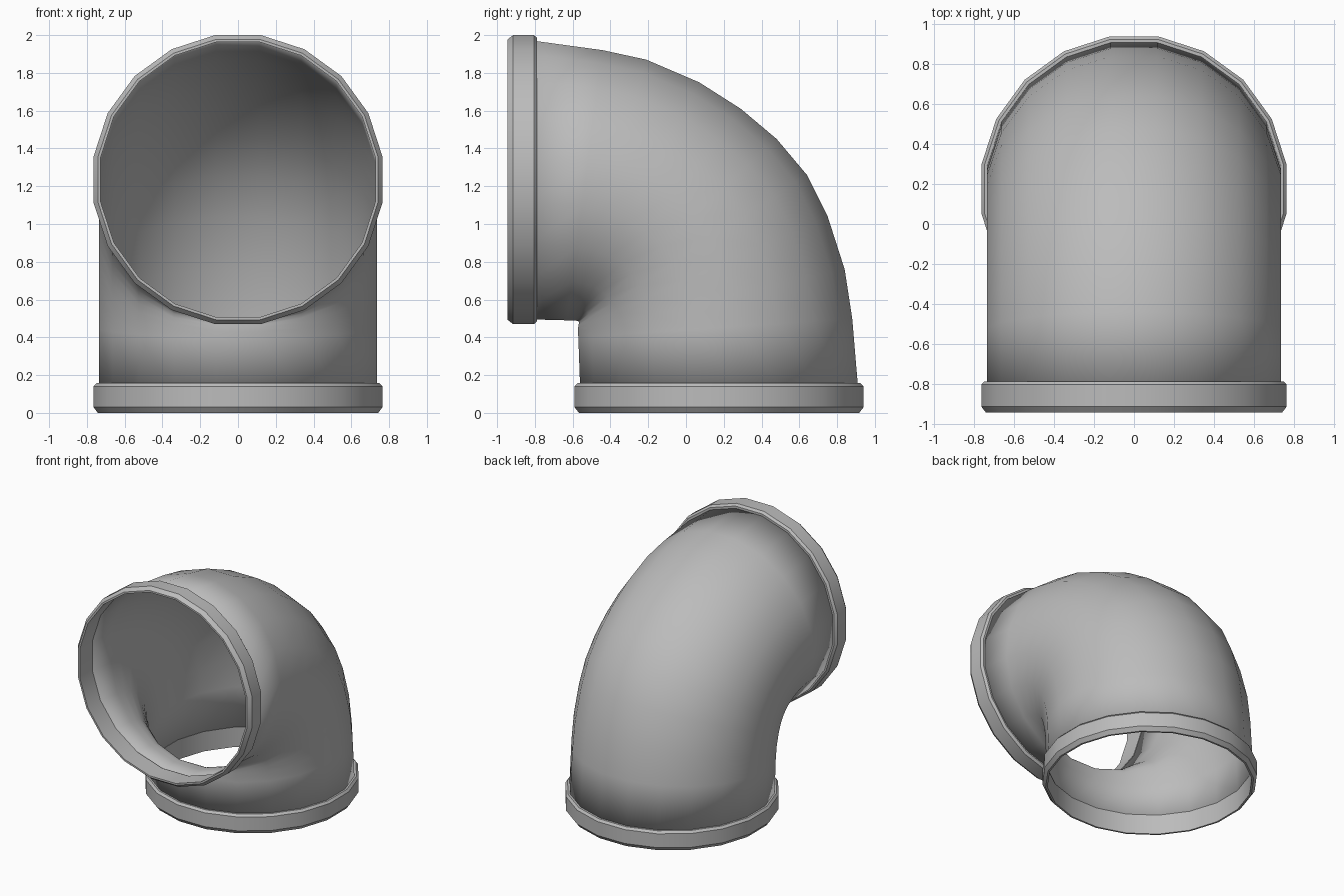
import bpy, bmesh, math
from mathutils import Vector

cube = bpy.data.objects.get("Cube")
if cube:
    bpy.data.objects.remove(cube, do_unlink=True)

SIDES = 20
STEP = 2 * math.pi / SIDES
FLAT = 1 / math.cos(STEP / 2)  # vertex radius for a given flat-side radius

grey = bpy.data.materials.new("pipe grey")
grey.use_nodes = True
colour = (0.5, 0.5, 0.5, 1)
grey.diffuse_color = colour
grey.node_tree.nodes["Principled BSDF"].inputs["Base Color"].default_value = colour


def loft(name, sections, closed=False, angle=30):
    """Skin a row of elliptical sections: (centre, in-plane axis, x radius)."""
    bm = bmesh.new()
    rows = []
    for centre, axis, rx in sections:
        row = []
        for i in range(SIDES):
            a = (i + 0.5) * STEP
            p = centre + FLAT * (Vector((rx, 0, 0)) * math.sin(a) + axis * math.cos(a))
            row.append(bm.verts.new(p))
        rows.append(row)
    pairs = list(zip(rows, rows[1:]))
    if closed:
        pairs.append((rows[-1], rows[0]))
    for r, s in pairs:
        for i in range(SIDES):
            j = (i + 1) % SIDES
            bm.faces.new((r[i], r[j], s[j], s[i]))
    bmesh.ops.recalc_face_normals(bm, faces=bm.faces)
    mesh = bpy.data.meshes.new(name)
    bm.to_mesh(mesh)
    bm.free()
    mesh.materials.append(grey)
    obj = bpy.data.objects.new(name, mesh)
    bpy.context.collection.objects.link(obj)
    bpy.ops.object.select_all(action='DESELECT')
    obj.select_set(True)
    bpy.context.view_layer.objects.active = obj
    bpy.ops.object.shade_smooth_by_angle(angle=math.radians(angle))
    return obj


# Curved pipe: inner and outer bend points (y, z) of every section
inner = [(-0.56, 0.12), (-0.57, 0.40), (-0.572, 0.43), (-0.571, 0.45), (-0.569, 0.465),
         (-0.566, 0.478), (-0.57, 0.486), (-0.58, 0.488), (-0.60, 0.489), (-0.63, 0.49),
         (-0.82, 0.495)]
outer = [(0.912, 0.12), (0.88, 0.50), (0.84, 0.76), (0.75, 1.04), (0.64, 1.26),
         (0.48, 1.45), (0.29, 1.61), (0.07, 1.75), (-0.21, 1.87), (-0.44, 1.92),
         (-0.82, 1.972)]
sections = []
for a, b in zip(inner, outer):
    a, b = Vector((0, *a)), Vector((0, *b))
    sections.append(((a + b) / 2, (b - a) / 2, 0.736))
pipe = loft("elbow_pipe", sections, angle=60)
wall = pipe.modifiers.new("wall", 'SOLIDIFY')
wall.thickness = 0.006
wall.offset = -1

# Chamfered collars on both openings: (radius, distance from the open end)
collar = [(0.728, 0), (0.742, 0), (0.765, 0.03), (0.765, 0.14), (0.75, 0.157),
          (0.728, 0.157)]


def add_collar(name, origin, direction, axis):
    loft(name, [(origin + direction * d, axis * r, r) for r, d in collar],
         closed=True, angle=30)


add_collar("bottom_collar", Vector((0, 0.175, 0)), Vector((0, 0, 1)), Vector((0, 1, 0)))
add_collar("front_collar", Vector((0, -0.945, 1.235)), Vector((0, 1, 0)), Vector((0, 0, 1)))
